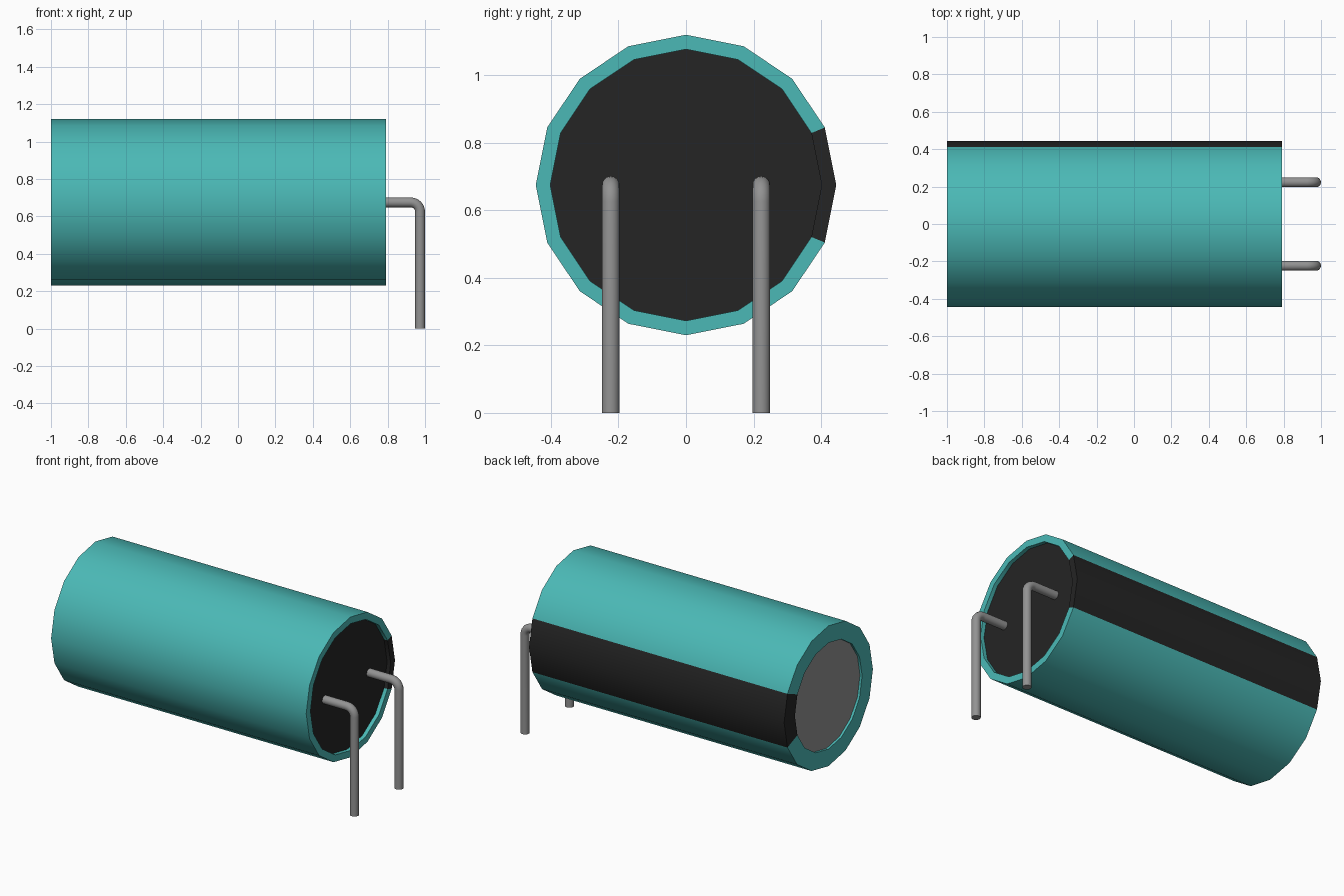
import bpy, bmesh, math

cube = bpy.data.objects.get("Cube")
if cube:
    bpy.data.objects.remove(cube, do_unlink=True)

AXIS_Z = 0.675
SIDES = 16


def material(name, color, rough=0.6):
    m = bpy.data.materials.new(name)
    m.use_nodes = True
    m.diffuse_color = (*color, 1)
    b = m.node_tree.nodes["Principled BSDF"]
    b.inputs["Base Color"].default_value = (*color, 1)
    b.inputs["Roughness"].default_value = rough
    return m


teal = material("teal sleeve", (0.07, 0.485, 0.468))
black = material("black rubber", (0.018, 0.018, 0.018))
metal = material("grey metal", (0.29, 0.29, 0.29))


def finish(obj, angle=30):
    bpy.ops.object.select_all(action='DESELECT')
    obj.select_set(True)
    bpy.context.view_layer.objects.active = obj
    bpy.ops.object.shade_smooth_by_angle(angle=math.radians(angle))


def add_mesh(name, bm, mats):
    bmesh.ops.recalc_face_normals(bm, faces=bm.faces)
    me = bpy.data.meshes.new(name)
    bm.to_mesh(me)
    bm.free()
    for m in mats:
        me.materials.append(m)
    obj = bpy.data.objects.new(name, me)
    bpy.context.collection.objects.link(obj)
    finish(obj)
    return obj


def ring(bm, x, r):
    return [bm.verts.new((x, r * math.cos(2 * math.pi * i / SIDES),
                          AXIS_Z + r * math.sin(2 * math.pi * i / SIDES)))
            for i in range(SIDES)]


# Sleeve: closed lathe profile (x, radius), with the black stripe on the back
profile = [(-0.985, 0.337), (-1.0, 0.337), (-1.0, 0.445),
           (0.79, 0.445), (0.79, 0.402), (0.765, 0.402)]
bm = bmesh.new()
rings = [ring(bm, x, r) for x, r in profile]
for a, b in zip(rings, rings[1:]):
    for i in range(SIDES):
        j = (i + 1) % SIDES
        f = bm.faces.new((a[i], a[j], b[j], b[i]))
        f.material_index = 1 if i in (0, SIDES - 1) else 0
add_mesh("sleeve", bm, [teal, black])

# End discs set just inside the sleeve rims
for name, x, r, mat, facing in (("metal_end", -0.985, 0.337, metal, -1),
                                ("rubber_seal", 0.765, 0.402, black, 1)):
    bm = bmesh.new()
    f = bm.faces.new(ring(bm, x, r))
    f.normal_update()
    if f.normal.x * facing < 0:
        f.normal_flip()
    me = bpy.data.meshes.new(name)
    bm.to_mesh(me)
    bm.free()
    me.materials.append(mat)
    bpy.context.collection.objects.link(bpy.data.objects.new(name, me))

# Bent wire leads: straight out of the seal, rounded corner, down to the base
LEAD_X, BEND = 0.9735, 0.05
path = [(0.74, AXIS_Z)]
for k in range(7):
    a = math.pi / 2 * (1 - k / 6)
    path.append((LEAD_X - BEND + BEND * math.cos(a),
                 AXIS_Z - BEND + BEND * math.sin(a)))
path.append((LEAD_X, 0))

for name, y in (("front_lead", -0.223), ("back_lead", 0.223)):
    cu = bpy.data.curves.new(name, 'CURVE')
    cu.dimensions = '3D'
    cu.bevel_depth = 0.0265
    cu.bevel_resolution = 6
    cu.use_fill_caps = True
    sp = cu.splines.new('POLY')
    sp.points.add(len(path) - 1)
    for p, (x, z) in zip(sp.points, path):
        p.co = (x, y, z, 1)
    cu.materials.append(metal)
    obj = bpy.data.objects.new(name, cu)
    bpy.context.collection.objects.link(obj)
    bpy.ops.object.select_all(action='DESELECT')
    obj.select_set(True)
    bpy.context.view_layer.objects.active = obj
    bpy.ops.object.convert(target='MESH')
    finish(bpy.context.view_layer.objects.active, 40)
